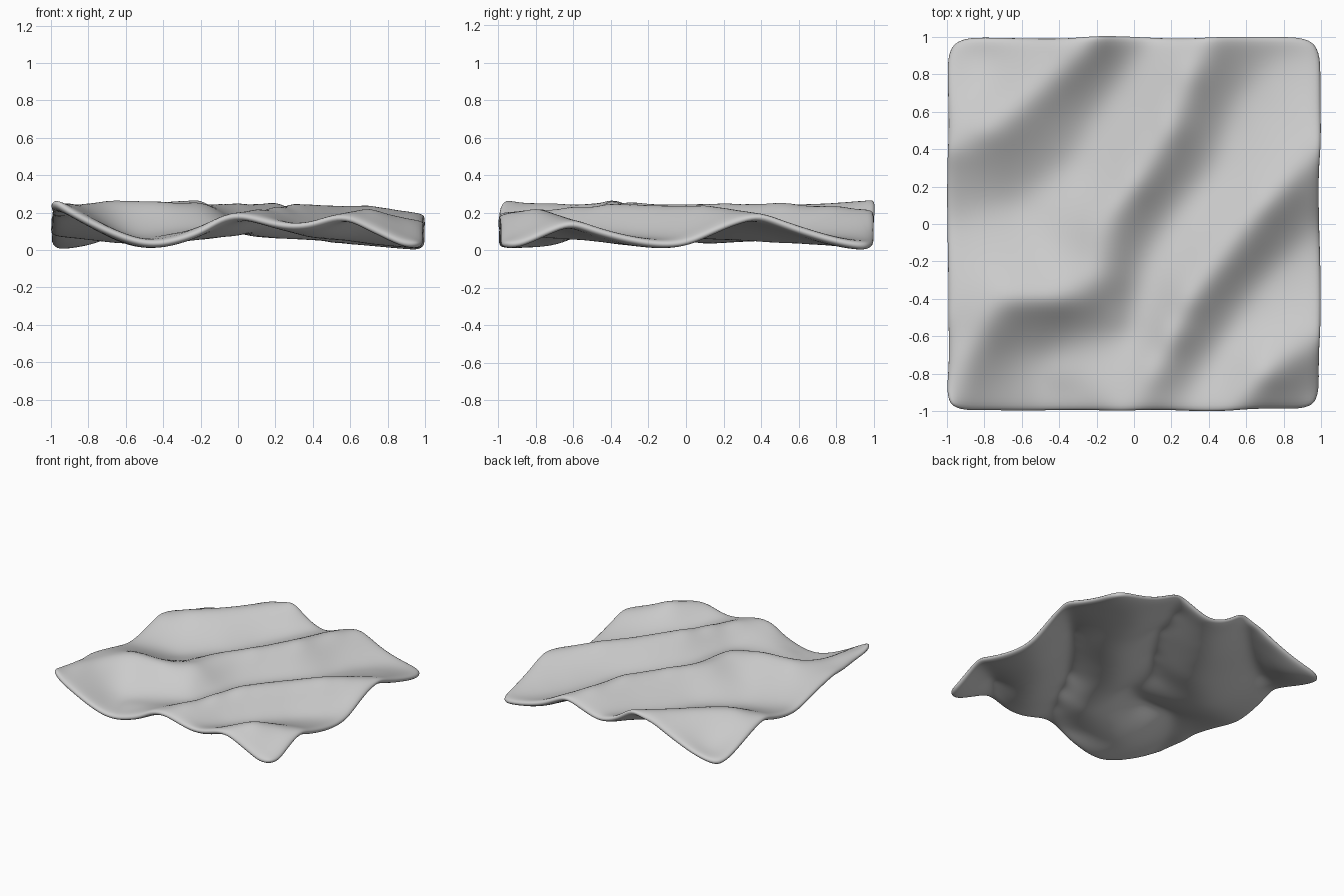
import bpy, bmesh
from mathutils import Vector
from mathutils.geometry import intersect_point_line

if "Cube" in bpy.data.objects:
    bpy.data.objects.remove(bpy.data.objects["Cube"])

# Ridge and valley lines of the ripples: (x, y, height of top surface)
crests = [
    [(-1, .4, .22), (-.75, .52, .29), (-.55, .7, .30), (-.2, 1, .31)],
    [(-1, -1, .30), (-.85, -.6, .29), (-.7, -.4, .30), (-.4, -.4, .30), (-.17, -.3, .30),
     (-.15, 0, .30), (0, .2, .30), (.2, .5, .30), (.3, .8, .28), (.42, 1, .25)],
    [(0, -1, .22), (.15, -.7, .28), (.3, -.4, .30), (.5, -.15, .30), (.7, .1, .29), (1, .4, .22)],
    [(.5, -1, .21), (.7, -.8, .28), (1, -.6, .18)],
]
valleys = [
    [(-1, 1, .05), (-.85, .9, .06)],
    [(-1, .02, .13), (-.6, .11, .08), (-.32, .33, .09), (-.18, .6, .10), (.1, 1, .14)],
    [(-.45, -1, .06), (-.53, -.76, .06), (-.4, -.68, .08), (0, -.62, .12), (.07, -.2, .11),
     (.22, .05, .10), (.44, .3, .09), (.54, .6, .08), (.72, .85, .07), (1, .97, .05)],
    [(.25, -1, .16), (.4, -.75, .10), (.57, -.5, .09), (.72, -.3, .07), (1, -.05, .05)],
    [(.92, -1, .05), (1, -.92, .05)],
]


def nearest(lines, p):
    """Distance and height of the closest point on a set of lines."""
    best = (9, 0)
    for line in lines:
        for a, b in zip(line, line[1:]):
            t = intersect_point_line(p, Vector(a[:2]), Vector(b[:2]))[1]
            t = min(max(t, 0), 1)
            q = Vector(a[:2]).lerp(Vector(b[:2]), t)
            best = min(best, ((p - q).length, a[2] + (b[2] - a[2]) * t))
    return best


def height(x, y):
    """Sharp ridges, broad flat valleys."""
    p = Vector((x, y))
    dc, hc = nearest(crests, p)
    dv, hv = nearest(valleys, p)
    t = (dv / (dc + dv + 1e-6)) ** 1.4
    return hv + (hc - hv) * t


# Rippled sheet
N = 20
bm = bmesh.new()
bmesh.ops.create_grid(bm, x_segments=N, y_segments=N, size=1)
for v in bm.verts:
    v.co.z = height(v.co.x, v.co.y) - .01
bmesh.ops.smooth_vert(bm, verts=[v for v in bm.verts if not v.is_boundary],
                      factor=.2, use_axis_z=True)
for v in bm.verts:
    # Slightly rounded plan corners
    if abs(v.co.x) > .99 and abs(v.co.y) > .99:
        v.co.x *= .97
        v.co.y *= .97
for f in bm.faces:
    f.smooth = True
mesh = bpy.data.meshes.new("rippled_sheet")
bm.to_mesh(mesh)
bm.free()
sheet = bpy.data.objects.new("rippled_sheet", mesh)
bpy.context.collection.objects.link(sheet)

# Thin body with softly rounded rim
solid = sheet.modifiers.new("thickness", 'SOLIDIFY')
solid.thickness = .05
solid.offset = -1
sub = sheet.modifiers.new("smooth", 'SUBSURF')
sub.levels = sub.render_levels = 2
